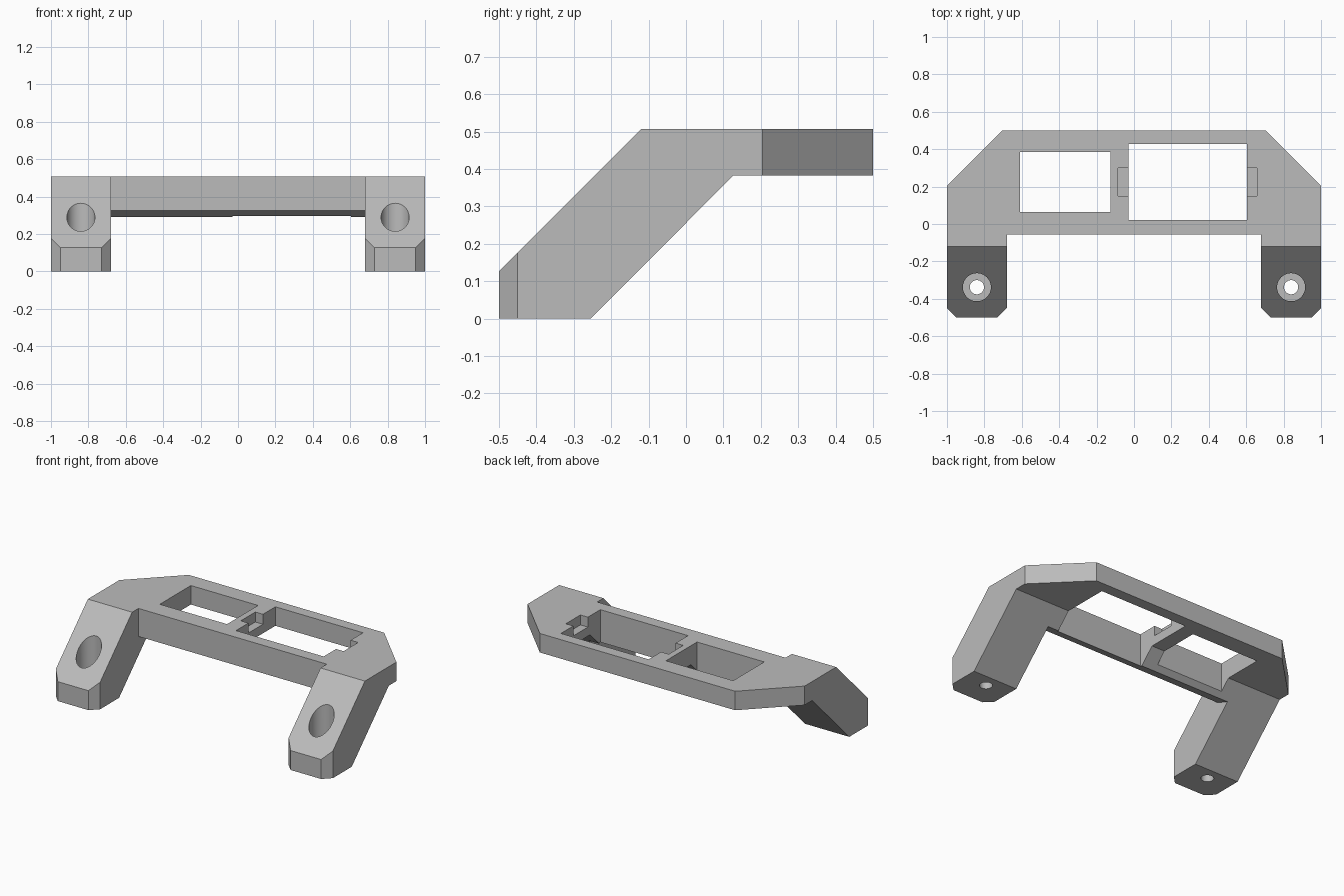
import bpy, bmesh
from mathutils import Vector

if "Cube" in bpy.data.objects:
    bpy.data.objects.remove(bpy.data.objects["Cube"], do_unlink=True)

grey = bpy.data.materials.new("plain grey")
grey.use_nodes = True
colour = (0.5, 0.5, 0.5, 1)
grey.diffuse_color = colour
grey.node_tree.nodes["Principled BSDF"].inputs["Base Color"].default_value = colour


def prism(name, points, offset):
    """Closed prism from a planar outline pushed along an offset."""
    bm = bmesh.new()
    base = bm.faces.new([bm.verts.new(p) for p in points])
    new = bmesh.ops.extrude_face_region(bm, geom=[base])["geom"]
    verts = [v for v in new if isinstance(v, bmesh.types.BMVert)]
    bmesh.ops.translate(bm, verts=verts, vec=Vector(offset))
    bmesh.ops.recalc_face_normals(bm, faces=bm.faces)
    mesh = bpy.data.meshes.new(name)
    bm.to_mesh(mesh)
    bm.free()
    mesh.materials.append(grey)
    ob = bpy.data.objects.new(name, mesh)
    bpy.context.collection.objects.link(ob)
    return ob


def side_prism(name, profile, half_width):
    return prism(name, [(-half_width, y, z) for y, z in profile], (2 * half_width, 0, 0))


def upright(name, outline, low, high):
    return prism(name, [(x, y, low) for x, y in outline], (0, 0, high - low))


def box(name, x0, x1, y0, y1, low, high):
    return upright(name, [(x0, y0), (x1, y0), (x1, y1), (x0, y1)], low, high)


def drill(name, x, y, radius, low, high):
    bpy.ops.mesh.primitive_cylinder_add(vertices=48, radius=radius, depth=high - low,
                                        location=(x, y, (low + high) / 2))
    ob = bpy.context.object
    ob.name = name
    ob.data.materials.append(grey)
    return ob


def cut(target, cutter):
    cutter.hide_render = True
    bpy.context.view_layer.objects.active = target
    mod = target.modifiers.new("cut", "BOOLEAN")
    mod.operation, mod.solver, mod.object = "DIFFERENCE", "EXACT", cutter
    bpy.ops.object.modifier_apply(modifier=mod.name)
    bpy.data.objects.remove(cutter, do_unlink=True)


TOP, DECK = 0.507, 0.383

# Bent bracket: sloping legs running into a flat deck
bracket = side_prism("mounting_bracket", [
    (-0.5, 0), (-0.255, 0), (0.127, DECK), (0.5, DECK),
    (0.5, TOP), (-0.12, TOP), (-0.5, 0.127)], 1)

# Gap between the legs, with the shallow bevel under the front rail
cut(bracket, side_prism("leg_gap", [
    (-0.6, -0.1), (-0.6, 0.6), (-0.055, 0.6), (-0.055, 0.324),
    (0.073, 0.276), (0.073, -0.1)], 0.68))

# Deck windows and the two shallow clip notches
cut(bracket, box("small_window", -0.61, -0.125, 0.065, 0.385, 0.1, 0.7))
cut(bracket, box("large_window", -0.03, 0.603, 0.022, 0.428, 0.1, 0.7))
cut(bracket, box("clip_notches", -0.085, 0.657, 0.15, 0.30, TOP - 0.065, 0.7))

for s in (-1, 1):
    # Cropped back corner
    cut(bracket, upright("back_corner", [
        (s * 0.605, 0.6), (s * 1.1, 0.105), (s * 1.1, 0.6)], -0.1, 0.7))
    # Cropped front corners of each foot
    for edge, way in ((1, -1), (0.68, 1)):
        cut(bracket, upright("foot_corner", [
            (s * (edge - way * 0.05), -0.4), (s * (edge + way * 0.1), -0.55),
            (s * (edge - way * 0.05), -0.55)], -0.1, 0.7))
    # Screw hole with a wide counterbore
    cut(bracket, drill("counterbore", s * 0.84, -0.338, 0.075, 0.125, 0.7))
    cut(bracket, drill("screw_hole", s * 0.84, -0.338, 0.038, -0.1, 0.7))

bpy.ops.object.select_all(action="DESELECT")
bracket.select_set(True)
bpy.context.view_layer.objects.active = bracket
bpy.ops.object.shade_smooth_by_angle(angle=0.5)
